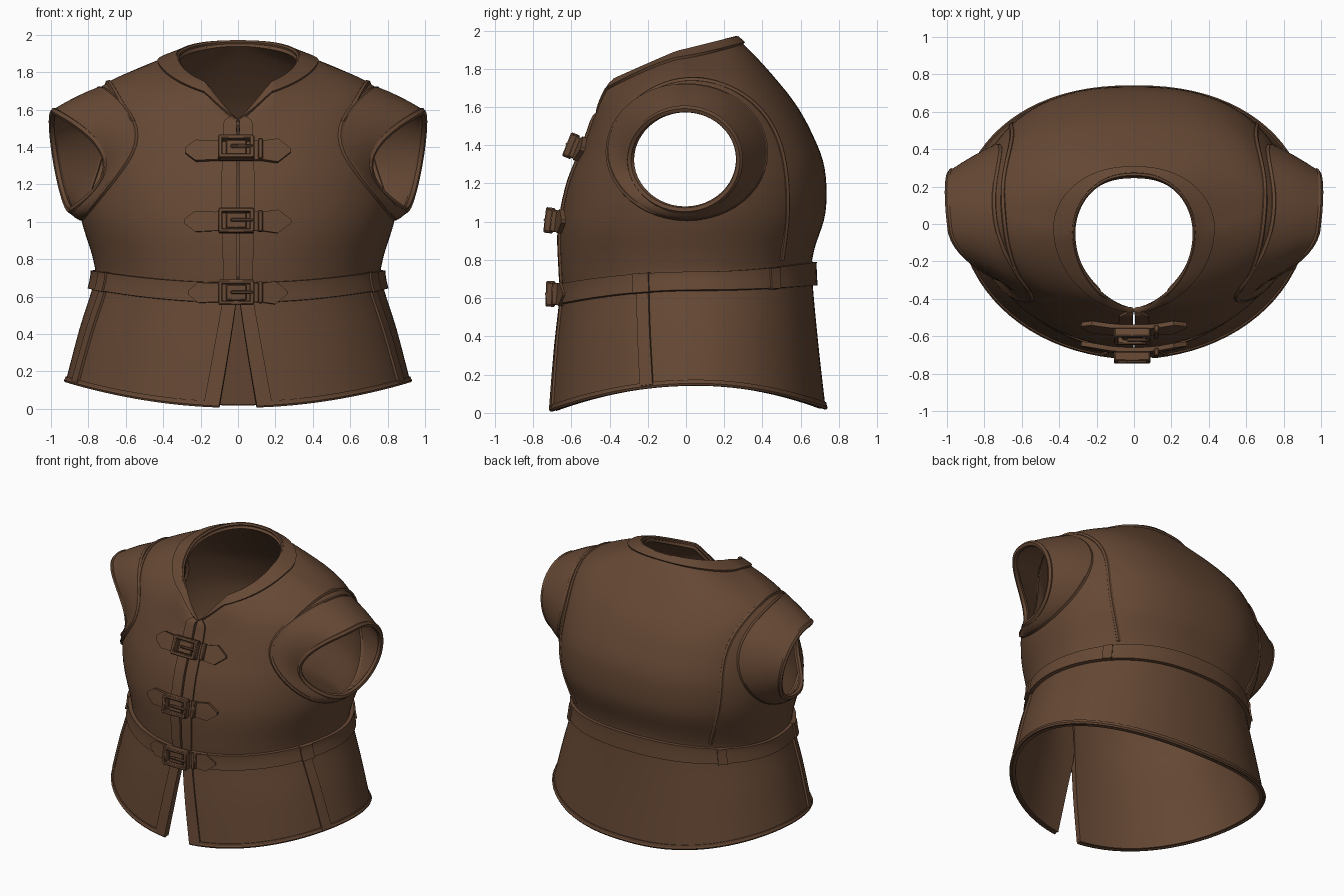
import bpy, bmesh, math
from mathutils import Vector, Matrix
from mathutils.bvhtree import BVHTree

if "Cube" in bpy.data.objects:
    bpy.data.objects.remove(bpy.data.objects["Cube"])

BROWN = (0.13, 0.064, 0.034, 1)
leather = bpy.data.materials.new("brown leather")
leather.use_nodes = True
leather.diffuse_color = BROWN
bsdf = leather.node_tree.nodes["Principled BSDF"]
bsdf.inputs["Base Color"].default_value = BROWN
bsdf.inputs["Roughness"].default_value = 0.8
parts = []

# Rings from hem to neck: half width, side z, front y, front z, back y, back z, front gap
RINGS = [
    (.92, .15, -.71, .012, .73, .025, .10),
    (.85, .42, -.68, .34, .69, .38, .045),
    (.77, .68, -.65, .61, .66, .72, .006),
    (.775, .80, -.655, .74, .67, .85, .006),
    (.84, 1.02, -.66, .96, .73, 1.05, .006),
    (.86, 1.22, -.62, 1.18, .725, 1.28, .006),
    (.84, 1.45, -.56, 1.34, .66, 1.46, .006),
    (.80, 1.62, -.52, 1.44, .57, 1.62, .006),
    (.72, 1.73, -.49, 1.53, .45, 1.77, .008),
    (.53, 1.82, -.475, 1.62, .34, 1.89, .012),
    (.325, 1.88, -.46, 1.70, .265, 1.96, .02),
]
TOP = len(RINGS) - 1


def ring(v):
    """Smoothly interpolated ring values."""
    i = min(int(max(v, 0)), TOP - 1)
    f = v - i
    a, b, c, d = (RINGS[min(max(k, 0), TOP)] for k in range(i - 1, i + 3))
    return [q + .5 * f * (r - p + f * (2 * p - 5 * q + 4 * r - s + f * (3 * (q - r) + s - p)))
            for p, q, r, s in zip(a, b, c, d)]


def base(v, u):
    """Point on the left half; u runs from the front opening to the back."""
    a, zs, fy, fz, by, bz, gap = ring(v)
    start = math.asin(max(gap, .002) / a)
    t = -math.pi / 2 + start + u * (math.pi - start)
    s, neck = math.sin(t), max(0, v - 8) / 2
    yc = .05 - .1 * neck
    blades = max(0, 1 - ((v - 5.5) / 3) ** 2)  # fuller shoulder blades
    power = .88 - .1 * blades if s > 0 else 1 + .25 * neck
    x = a * max(math.cos(t), 0) ** power
    w = abs(s) ** (2 - neck)
    y = yc + abs(s) * ((fy if s < 0 else by) - yc)
    z = zs + w * ((fz if s < 0 else bz) - zs)
    if s < 0:  # V notch of the neckline
        z -= .18 * neck * max(0, 1 - x / .18)
    return Vector((x, y, z))


def surf(v, u, off=0):
    e = .01
    p = base(v, u)
    if not off:
        return p
    du = base(v, min(u + e, 1)) - base(v, max(u - e, 0))
    dv = base(min(v + e, TOP), u) - base(max(v - e, 0), u)
    q = p + du.cross(dv).normalized() * off
    if u >= 1:
        q.x = 0
    return q


def add(name, verts, faces, thick=0, offset=-1, mirror=True):
    me = bpy.data.meshes.new(name)
    me.from_pydata([tuple(p) for p in verts], [], faces)
    return finish(name, me, thick, offset, mirror)


def finish(name, data, thick=0, offset=-1, mirror=True):
    ob = bpy.data.objects.new(name, data)
    bpy.context.collection.objects.link(ob)
    data.materials.append(leather)
    if mirror:
        ob.modifiers.new("mirror", 'MIRROR').merge_threshold = .0005
    if thick:
        m = ob.modifiers.new("thickness", 'SOLIDIFY')
        m.thickness, m.offset = thick, offset
    parts.append(ob)
    return ob


def grid_faces(rows, cols, wrap=False):
    return [(r * cols + c, r * cols + (c + 1) % cols, (r + 1) * cols + (c + 1) % cols, (r + 1) * cols + c)
            for r in range(rows - 1) for c in range(cols if wrap else cols - 1)]


def patch(name, v0, v1, u0, u1, off, nv, nu, thick):
    vs = [surf(v0 + (v1 - v0) * i / nv, u0 + (u1 - u0) * j / nu, off)
          for i in range(nv + 1) for j in range(nu + 1)]
    return add(name, vs, grid_faces(nv + 1, nu + 1), thick), vs


def tube(name, pts, radius, closed=False):
    cu = bpy.data.curves.new(name, 'CURVE')
    cu.dimensions, cu.bevel_depth, cu.bevel_resolution = '3D', radius, 1
    sp = cu.splines.new('POLY')
    sp.points.add(len(pts) - 1)
    for p, q in zip(sp.points, pts):
        p.co = (*q, 1)
    sp.use_cyclic_u = closed
    cu.use_fill_caps = True
    return finish(name, cu)


# Body shell and applied bands
body, body_verts = patch("vest_body", 0, TOP, 0, 1, 0, 50, 48, .03)
tree = BVHTree.FromPolygons(body_verts, grid_faces(51, 49))
patch("hem_band", 0, .13, 0, 1, .008, 2, 40, .016)
patch("waist_belt", 1.8, 2.48, 0, 1, .025, 4, 40, .035)
patch("collar_band", 9.45, TOP, 0, 1, .014, 4, 40, .036)
patch("front_placket", 0, 9.4, 0, .03, .012, 44, 2, .025)
patch("skirt_side_strip", .05, 2.4, .355, .385, .014, 12, 2, .02)
patch("belt_side_loop", 1.78, 2.52, .35, .39, .036, 4, 2, .03)
patch("belt_back_loop", 1.78, 2.52, .71, .74, .036, 4, 2, .03)
tube("collar_piping", [surf(TOP, i / 40) for i in range(41)], .012)
tube("hem_piping", [surf(.02, i / 40) for i in range(41)], .012)


def side_hit(y, z):
    hit = tree.ray_cast(Vector((3, y, z)), Vector((-1, 0, 0)))[0]
    return hit or Vector((.7, y, z))


# Armholes: seam on the body, sleeve cap widest at the top and back, rolled rim
N = 48
angles = [2 * math.pi * i / N for i in range(N)]
seam = [side_hit(.005 + .41 * math.cos(a), 1.365 + .345 * math.sin(a)) for a in angles]
rim = []
for a in angles:
    c, s = math.cos(a), math.sin(a)
    flare = .035 * c if c > 0 else -.23 * c * c
    rim.append(Vector((.935 + .045 * s + flare, -.005 + .285 * c, 1.325 + .265 * s)))
rows = []
for f in (0, .25, .5, .75, 1):
    for p, q in zip(seam, rim):
        out = Vector((0, p.y, p.z - 1.35)).normalized()
        rows.append(p.lerp(q, f) + out * .008 * math.sin(f * math.pi))
add("sleeve_cap", rows, grid_faces(5, N, True), .025, 0)
tube("armhole_seam", seam, .016, True)
tube("armhole_rim", rim, .02, True)

# Long seam from the belt up the back and over the shoulder
path = [(.50, .80), (.53, 1.0), (.53, 1.2), (.50, 1.4), (.42, 1.56), (.30, 1.67), (.15, 1.735),
        (0, 1.75), (-.15, 1.71), (-.28, 1.62), (-.38, 1.5)]
line = []
for (y0, z0), (y1, z1) in zip(path, path[1:]):
    line += [side_hit(y0 + (y1 - y0) * k / 4, z0 + (z1 - z0) * k / 4) for k in range(4)]
for _ in range(4):
    line = line[:1] + [(a + b + c) / 3 for a, b, c in zip(line, line[1:], line[2:])] + line[-1:]
tube("back_shoulder_seam", line, .016)


def front_y(x, z):
    hit = tree.ray_cast(Vector((max(abs(x), .03), -3, z)), Vector((0, 1, 0)))[0]
    return hit.y if hit else -.5


def strap(name, z, reach):
    stations = [(-1, .012), (-.8, .055), (-.45, .05), (-.2, .05), (0, .05), (.2, .05), (.45, .05), (.75, .062), (1, .008)]
    vs = [(x * reach, front_y(x * reach, z + k * h) - .012, z + k * h) for k in (-1, 0, 1) for x, h in stations]
    add(name, vs, grid_faces(3, len(stations)), .025, 1, False)


def buckle(name, z):
    dy = front_y(.03, z + .05) - front_y(.03, z - .05)
    place = Matrix.Translation((-.01, front_y(.03, z), z)) @ Matrix.Rotation(-math.atan2(dy, .1), 4, 'X')
    bm = bmesh.new()

    def bar(x, y, zz, sx, sy, sz):
        m = place @ Matrix.Translation((x, y, zz)) @ Matrix.Diagonal((sx, sy, sz, 1))
        bmesh.ops.create_cube(bm, size=1, matrix=m)

    for k in (-1, 1):
        bar(0, -.06, k * .055, .19, .05, .024)   # long frame bars
        bar(k * .085, -.06, 0, .026, .05, .12)   # short frame bars
    bar(0, -.045, 0, .11, .04, .085)             # folded leather
    bar(.03, -.08, 0, .12, .02, .018)            # tongue
    bar(.13, -.035, 0, .028, .04, .115)          # keeper loop
    me = bpy.data.meshes.new(name)
    bm.to_mesh(me)
    bm.free()
    ob = finish(name, me, mirror=False)
    ob.modifiers.new("bevel", 'BEVEL').width = .006


for label, z, reach in (("top", 1.375, .28), ("middle", 1.0, .28), ("waist", .62, .26)):
    strap(label + "_strap", z, reach)
    buckle(label + "_buckle", z)

# Cut the armholes through the body
cut_verts = [(x, .005 + .405 * math.cos(a), 1.365 + .34 * math.sin(a)) for x in (.4, 1.3) for a in angles]
cut_faces = grid_faces(2, N, True) + [tuple(reversed(range(N))), tuple(range(N, 2 * N))]
cutter = add("armhole_cutter", cut_verts, cut_faces)
cutter.hide_render = True
parts.remove(cutter)
m = body.modifiers.new("armholes", 'BOOLEAN')
m.operation, m.solver, m.object = 'DIFFERENCE', 'EXACT', cutter

# Apply everything and shade
bpy.ops.object.select_all(action='DESELECT')
for ob in parts:
    ob.select_set(True)
bpy.context.view_layer.objects.active = body
bpy.ops.object.convert(target='MESH')
bpy.ops.object.shade_smooth_by_angle(angle=math.radians(40))
bpy.data.objects.remove(cutter)
